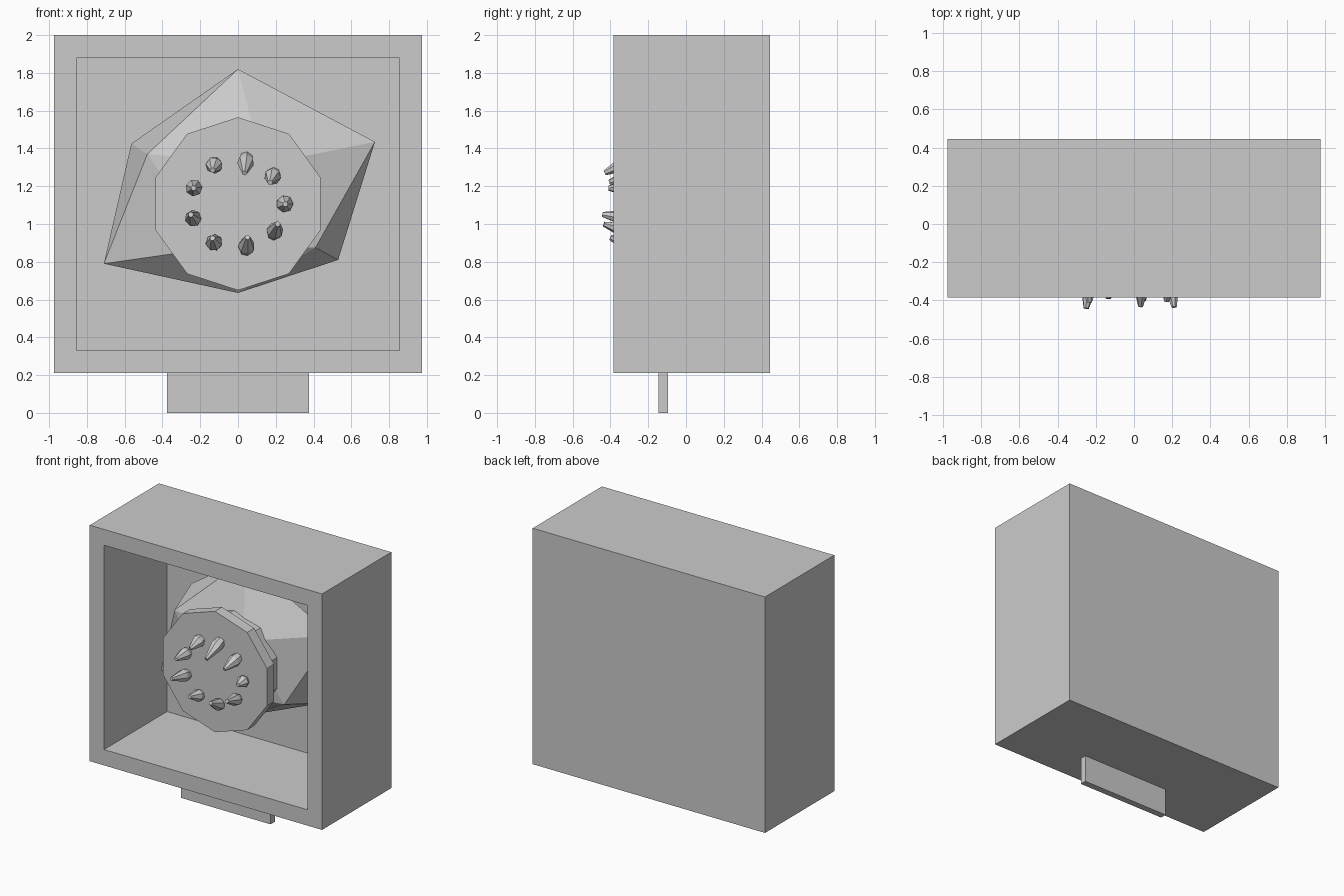
import bpy, bmesh, math
from mathutils import Vector, Matrix

if "Cube" in bpy.data.objects:
    bpy.data.objects.remove(bpy.data.objects["Cube"])


def finish(bm, name):
    bmesh.ops.recalc_face_normals(bm, faces=bm.faces)
    me = bpy.data.meshes.new(name)
    bm.to_mesh(me)
    bm.free()
    ob = bpy.data.objects.new(name, me)
    bpy.context.collection.objects.link(ob)
    return ob


def box_mesh(lo, hi):
    lo, hi = Vector(lo), Vector(hi)
    bm = bmesh.new()
    bmesh.ops.create_cube(bm, size=1)
    for v in bm.verts:
        v.co = (lo + hi) / 2 + v.co * (hi - lo)
    return bm


def lathe(name, start, end, rings, sides, spin=0.0):
    """Closed faceted solid from start to end; rings = (fraction, radius)."""
    start, end = Vector(start), Vector(end)
    rot = (end - start).to_track_quat('Z', 'Y')
    bm = bmesh.new()
    loops = []
    for t, r in rings:
        c = start.lerp(end, t)
        angles = [spin + 2 * math.pi * i / sides for i in range(sides)]
        loops.append([bm.verts.new(c + rot @ Vector((r * math.cos(a), r * math.sin(a), 0)))
                      for a in angles])
    for a, b in zip(loops, loops[1:]):
        for i in range(sides):
            j = (i + 1) % sides
            bm.faces.new((a[i], a[j], b[j], b[i]))
    bm.faces.new(loops[0])
    bm.faces.new(loops[-1])
    return finish(bm, name)


# Casing: box with its front inset and pushed in
bm = box_mesh((-0.975, -0.385, 0.21), (0.975, 0.445, 2.0))
bm.normal_update()
front = min(bm.faces, key=lambda f: f.calc_center_median().y)
bmesh.ops.inset_region(bm, faces=[front], thickness=0.12, use_even_offset=True)
ext = bmesh.ops.extrude_face_region(bm, geom=[front])
bmesh.ops.translate(bm, vec=(0, 0.755, 0),
                    verts=[g for g in ext['geom'] if isinstance(g, bmesh.types.BMVert)])
if front.is_valid:
    bmesh.ops.delete(bm, geom=[front], context='FACES')
finish(bm, "casing")

# Foot plate
finish(box_mesh((-0.375, -0.145, 0), (0.375, -0.095, 0.21)), "foot_plate")

# Faceted rock-like body: a squashed icosahedron, narrower at the front
body = [(0, 0.09, 1.82), (0, 0.09, 0.635),
        (0.725, 0.09, 1.435), (-0.71, 0.09, 0.79),
        (-0.48, -0.075, 1.37), (0.41, -0.03, 0.875),
        (0.13, -0.12, 1.315), (-0.15, -0.12, 0.87),
        (-0.565, 0.25, 1.425), (0.53, 0.25, 0.81),
        (0.22, 0.35, 1.43), (-0.22, 0.35, 0.8)]
bm = bmesh.new()
for p in body:
    bm.verts.new(p)
bmesh.ops.convex_hull(bm, input=bm.verts)
finish(bm, "faceted_body")

# Ten-sided disc and the hub joining it to the body
CZ = 1.107
up = math.pi / 2
lathe("disc", (0, -0.19, CZ), (0, -0.275, CZ), [(0, 0.458), (1, 0.458)], 10, up)
lathe("hub", (0, -0.05, CZ), (0, -0.2, CZ), [(0, 0.38), (1, 0.38)], 10, up)

# Ring of nine tilted spikes, given by their tips
tips = [(0.25, -0.36, 1.105), (0.17, -0.405, 1.22), (0.035, -0.43, 1.27),
        (-0.135, -0.38, 1.285), (-0.235, -0.41, 1.19), (-0.25, -0.442, 1.05),
        (-0.135, -0.39, 0.925), (0.05, -0.40, 0.93), (0.21, -0.435, 1.0)]
for i, tip in enumerate(tips):
    a = 2 * math.pi * i / len(tips)
    base = (0.247 * math.cos(a), -0.265, CZ + 0.247 * math.sin(a))
    lathe("spike_%d" % (i + 1), base, tip, [(0, 0.036), (0.3, 0.045), (1, 0.014)], 7, a)
